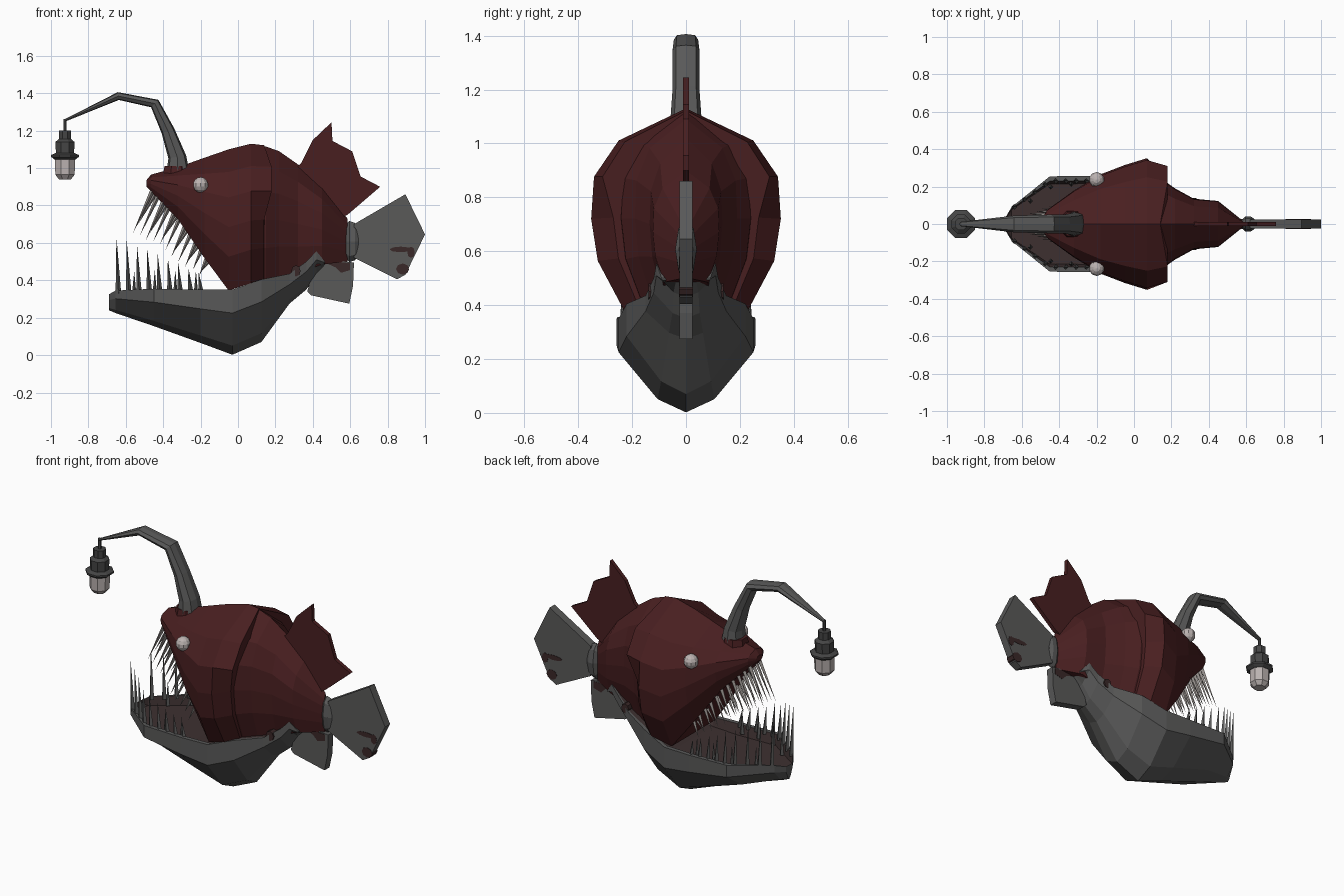
import bpy, bmesh, math, random
from mathutils import Vector

if "Cube" in bpy.data.objects:
    bpy.data.objects.remove(bpy.data.objects["Cube"])

random.seed(4)


def mat(name, rgb):
    m = bpy.data.materials.new(name)
    m.diffuse_color = (*rgb, 1)
    m.use_nodes = True
    m.node_tree.nodes["Principled BSDF"].inputs["Base Color"].default_value = m.diffuse_color
    return m


RED = mat("dark red skin", (0.066, 0.0135, 0.0145))
GREY = mat("grey skin", (0.1, 0.1, 0.099))
DARK = mat("dark metal", (0.06, 0.06, 0.06))
MOUTH = mat("mouth lining", (0.047, 0.03, 0.03))
BLOTCH = mat("dark blotch", (0.042, 0.021, 0.021))
TOOTH = mat("tooth", (0.3, 0.275, 0.26))
PALE = mat("pale glass", (0.5, 0.45, 0.44))


def finish(bm, name, *mats):
    bmesh.ops.recalc_face_normals(bm, faces=bm.faces)
    me = bpy.data.meshes.new(name)
    bm.to_mesh(me)
    bm.free()
    for m in mats:
        me.materials.append(m)
    ob = bpy.data.objects.new(name, me)
    bpy.context.collection.objects.link(ob)
    return ob


def loft(name, rings, *mats, second=()):
    """Skin half rings (top centre to bottom centre), mirrored in y."""
    bm = bmesh.new()
    loops = []
    for half in rings:
        full = half + [(x, -y, z) for x, y, z in half[-2:0:-1]]
        loops.append([bm.verts.new(p) for p in full])
    n = len(loops[0])
    for a, b in zip(loops, loops[1:]):
        for k in range(n):
            j = (k + 1) % n
            f = bm.faces.new((a[k], a[j], b[j], b[k]))
            f.material_index = int(min(k, n - 1 - k) in second)
    bm.faces.new(loops[0])
    bm.faces.new(loops[-1])
    return finish(bm, name, *mats)


def plate(name, pts, half, m):
    """Flat outline in the xz plane, extruded along y."""
    bm = bmesh.new()
    f = bm.faces.new([bm.verts.new((x, -half, z)) for x, z in pts])
    ext = bmesh.ops.extrude_face_region(bm, geom=[f])
    vs = [v for v in ext["geom"] if isinstance(v, bmesh.types.BMVert)]
    bmesh.ops.translate(bm, verts=vs, vec=(0, 2 * half, 0))
    return finish(bm, name, m)


def turned(name, cx, profile, m, sides=8):
    """Stack of (radius, z) rings around a vertical axis."""
    bm = bmesh.new()
    loops = [[bm.verts.new((cx + r * math.cos(math.tau * (k + .5) / sides),
                            r * math.sin(math.tau * (k + .5) / sides), z))
              for k in range(sides)] for r, z in profile]
    for a, b in zip(loops, loops[1:]):
        for k in range(sides):
            j = (k + 1) % sides
            bm.faces.new((a[k], a[j], b[j], b[k]))
    bm.faces.new(loops[0])
    bm.faces.new(loops[-1])
    return finish(bm, name, m)


def along(table, x):
    """Interpolate table rows by their first value."""
    for a, b in zip(table, table[1:]):
        if a[0] <= x <= b[0]:
            t = (x - a[0]) / (b[0] - a[0])
            return [p + (q - p) * t for p, q in zip(a, b)]
    return table[-1]


# Body: rows are x, top z, bottom z, half width
SHAPE = [(0, 0), (.71, .16), (.97, .34), (1, .55), (.93, .76), (.66, 1), (0, 1)]
HEAD = [(-.49, .935, .90, .03), (-.465, .965, .875, .075), (-.32, 1.005, .725, .18),
        (-.18, 1.055, .52, .265), (-.05, 1.10, .345, .315), (.07, 1.13, .385, .352),
        (.14, 1.122, .40, .31)]
BACK = [(.08, 1.12, .40, .25), (.15, 1.115, .40, .24), (.22, 1.09, .42, .19),
        (.32, 1.02, .44, .135), (.45, .90, .485, .123), (.585, .73, .50, .015)]


def body_ring(x, zt, zb, w):
    return [(x, w * a, zt + (zb - zt) * t) for a, t in SHAPE]


head = [body_ring(*r) for r in HEAD]
# gill flap: upper corner reaches back, lower edge tucks in
head[-1] = [(x + (.04 if i in (1, 2) else 0), y * (.87 if i > 2 else 1.03), z)
            for i, (x, y, z) in enumerate(head[-1])]
loft("head", head, RED)
loft("rear_body", [body_ring(*r) for r in BACK], RED)

# Lower jaw and belly: rows are x, rim z, bottom z, half width, mouth depth
JAW = [(-.69, .325, .24, .03, 0), (-.655, .345, .225, .09, .05), (-.45, .355, .155, .255, .06),
       (-.2, .35, .065, .257, .06), (-.03, .35, .002, .25, .05), (.125, .405, .07, .22, 0),
       (.275, .435, .275, .15, 0), (.365, .50, .35, .12, 0), (.42, .555, .43, .11, 0),
       (.465, .50, .485, .09, 0)]


def jaw_ring(x, zr, zb, w, d):
    h = zr - zb
    return [(x, 0, zr - d), (x, .84 * w, zr - d), (x, .9 * w, zr), (x, w, zr),
            (x, w, zr - .36 * h), (x, .42 * w, zr - .86 * h), (x, 0, zb)]


loft("lower_jaw", [jaw_ring(*r) for r in JAW], GREY, MOUTH, second=(0, 1))


# Teeth: thin four-sided spikes along both jaw edges
def teeth(name, spikes, m):
    bm = bmesh.new()
    for base, tip, r in spikes:
        for s in (1, -1):
            a, b = (Vector((p[0], p[1] * s, p[2])) for p in (base, tip))
            d = (b - a).normalized()
            u = d.cross(Vector((0, 1, 0))).normalized()
            v = d.cross(u)
            ring = [bm.verts.new(a - d * .015 + r * (u * math.cos(q) + v * math.sin(q)))
                    for q in (0, math.pi / 2, math.pi, 1.5 * math.pi)]
            top = bm.verts.new(b)
            bm.faces.new(ring)
            for k in range(4):
                bm.faces.new((ring[k], ring[(k + 1) % 4], top))
    finish(bm, name, m)


low, up = [], []
for i in range(9):
    t = i / 8
    x = -.64 + .44 * t
    _, zr, _, w, _ = along(JAW, x)
    low.append(((x, w * .9, zr), (x - .01, w * .9 + .005, zr + .29 - .2 * t), .015))
    if i % 2:
        low.append(((x + .03, w * .84, zr - .03), (x + .03, w * .84, zr + .1), .014))
for i in range(11):
    t = i / 10
    x = -.465 + .29 * t
    _, zt, zb, w = along(HEAD, x)
    size = (1 - .62 * t) * random.uniform(.85, 1.05)
    up.append(((x + .01, w * .62, zb + .01),
               (x + .01 - .12 * size, w * .62 + .01, zb - .25 * size), .014))
    if i % 2 == 0:
        up.append(((x + .03, w * .45, zb), (x - .08 * size, w * .45, zb - .2 * size), .012))
teeth("lower_teeth", low, GREY)
teeth("upper_teeth", up, TOOTH)

# Eyes
for s, side in ((1, "left"), (-1, "right")):
    bm = bmesh.new()
    bmesh.ops.create_uvsphere(bm, u_segments=10, v_segments=7, radius=.042)
    bmesh.ops.translate(bm, verts=bm.verts, vec=(-.2, .237 * s, .91))
    finish(bm, side + "_eye", PALE)

# Lure stalk: x, z, normal angle, half thickness, half width
STALK = [(-.32, .96, 0, .065, .07), (-.325, 1.06, 10, .048, .06), (-.375, 1.2, 22, .036, .05),
         (-.445, 1.345, 45, .028, .05), (-.64, 1.385, 98, .021, .045), (-.925, 1.255, 115, .006, .012)]
rings = []
for x, z, ang, t, w in STALK:
    c, s = math.cos(math.radians(ang)), math.sin(math.radians(ang))
    rings.append([(x + c * t * k, y * w, z + s * t * k)
                  for k, y in ((1, 0), (.8, .75), (0, 1), (-.8, .75), (-1, 0))])
loft("lure_stalk", rings, GREY)
turned("stalk_base", -.33, [(.08, .95), (.068, 1.01)], RED)

# Hanging lamp
turned("lamp_wire", -.925, [(.009, 1.19), (.009, 1.262)], DARK, 6)
turned("lamp_socket", -.925, [(.052, 1.06), (.055, 1.14), (.036, 1.155), (.036, 1.2)], DARK)
turned("lamp_flange", -.925, [(.06, 1.045), (.08, 1.06), (.08, 1.07), (.055, 1.08)], DARK)
turned("lamp_bulb", -.925, [(.035, .94), (.056, .965), (.058, 1.05)], PALE)

# Fins
plate("dorsal_fin", [(.31, 1.0), (.34, 1.03), (.40, 1.15), (.50, 1.245), (.505, 1.145),
                     (.61, 1.09), (.655, .955), (.76, .90), (.585, .75), (.53, .72)], .012, RED)
plate("tail_fin", [(.62, .70), (.895, .86), (1.0, .645), (.895, .43), (.85, .405),
                   (.62, .52)], .024, GREY)
plate("belly_fin", [(.42, .52), (.62, .495), (.615, .37), (.595, .275), (.39, .32), (.37, .34)],
      .024, GREY)
loft("tail_collar", [[(x, w * math.sin(a * math.pi / 4), .607 + h * math.cos(a * math.pi / 4))
                      for a in range(5)]
                     for x, h, w in ((.575, .09, .02), (.595, .11, .04), (.625, .1, .04),
                                     (.645, .07, .026))], GREY)

# Dark blotches showing just proud of the skin
for i, (x, z, a, b, half) in enumerate(((.87, .565, .06, .015, .026), (.88, .46, .035, .03, .026),
                                        (.925, .55, .02, .03, .026), (.31, .45, .025, .03, .14))):
    plate("blotch_%d" % i, [(x + a * math.cos(q * math.pi / 4), z + b * math.sin(q * math.pi / 4))
                            for q in range(8)], half, BLOTCH)
plate("fin_blotch", [(.44, .505), (.60, .492), (.6, .455), (.55, .44), (.52, .47)], .026, BLOTCH)
